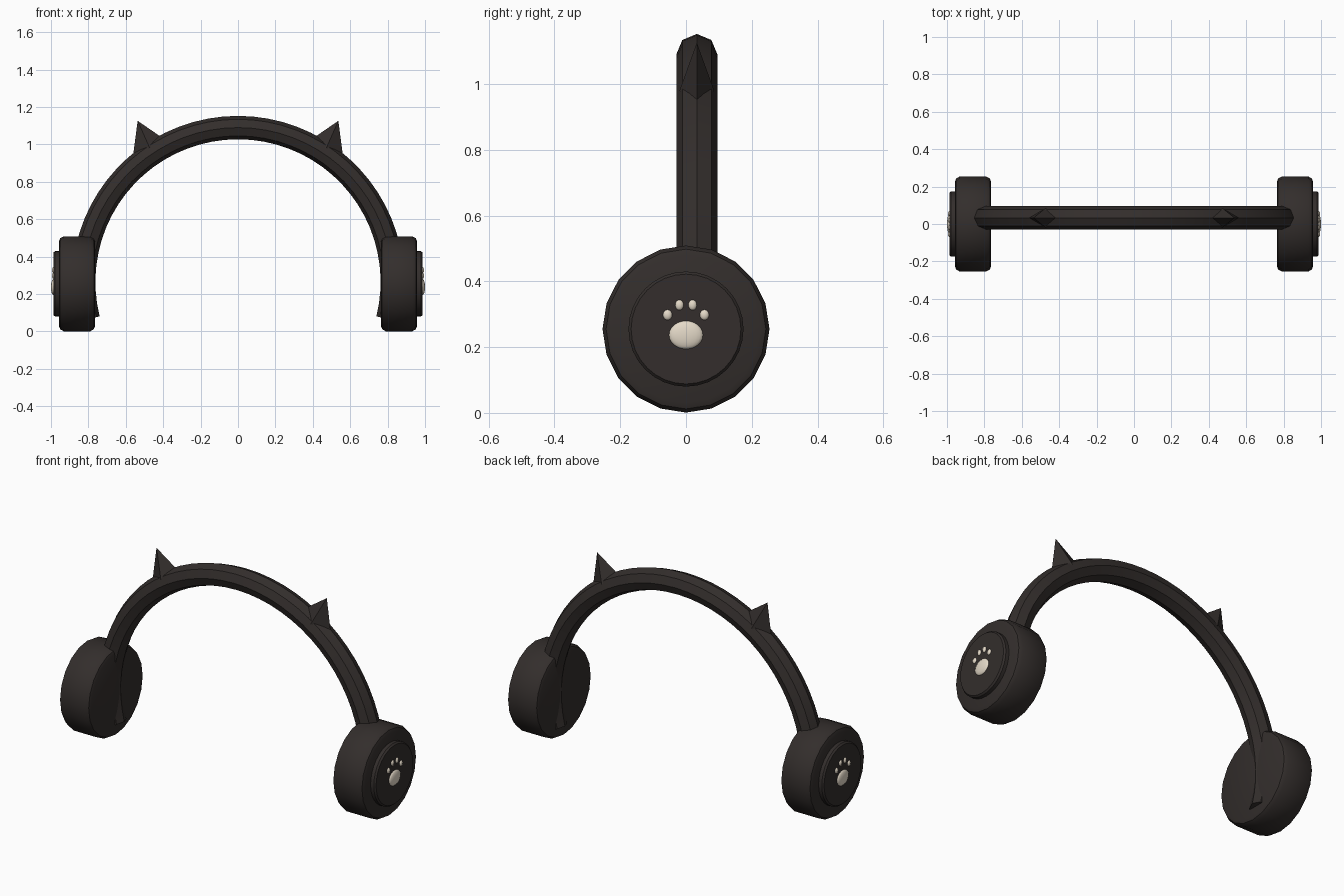
import bpy, bmesh
from math import sin, cos, pi, radians
from mathutils import Matrix

if "Cube" in bpy.data.objects:
    bpy.data.objects.remove(bpy.data.objects["Cube"])


def material(name, color):
    m = bpy.data.materials.new(name)
    m.diffuse_color = color
    m.use_nodes = True
    m.node_tree.nodes["Principled BSDF"].inputs["Base Color"].default_value = m.diffuse_color
    return m


DARK = material("dark_plastic", (0.033, 0.027, 0.025, 1))
CREAM = material("cream", (0.78, 0.70, 0.58, 1))


def finish(name, bm, mat, smooth=None):
    bmesh.ops.recalc_face_normals(bm, faces=bm.faces)
    me = bpy.data.meshes.new(name)
    bm.to_mesh(me)
    bm.free()
    me.materials.append(mat)
    ob = bpy.data.objects.new(name, me)
    bpy.context.collection.objects.link(ob)
    if smooth:
        bpy.ops.object.select_all(action='DESELECT')
        ob.select_set(True)
        bpy.context.view_layer.objects.active = ob
        bpy.ops.object.shade_smooth_by_angle(angle=radians(smooth))
    return ob


def skin(bm, rings):
    """Join successive closed rings of points and cap both ends."""
    vs = [[bm.verts.new(p) for p in r] for r in rings]
    n = len(vs[0])
    for a, b in zip(vs, vs[1:]):
        for i in range(n):
            j = (i + 1) % n
            bm.faces.new((a[i], a[j], b[j], b[i]))
    bm.faces.new(vs[0])
    bm.faces.new(vs[-1])


def lathe_x(name, profile, side, sides, cz, smooth):
    """Turn an (x, radius) profile about the x axis."""
    bm = bmesh.new()
    skin(bm, [[(side * x, r * cos(2 * pi * i / sides), cz + r * sin(2 * pi * i / sides))
               for i in range(sides)] for x, r in profile])
    return finish(name, bm, DARK, smooth)


# Headband: octagonal section swept along an arc
ARC_Z, ARC_R, SEC_R, BAND_Y, SEGS = 0.265, 0.825, 0.0625, 0.033, 40
rings = []
for k in range(SEGS + 1):
    a = radians(-14 + 208 * k / SEGS)
    ring = []
    for i in range(8):
        t = i * pi / 4
        r = ARC_R + SEC_R * cos(t)
        ring.append((r * cos(a), BAND_Y + SEC_R * sin(t), ARC_Z + r * sin(a)))
    rings.append(ring)
bm = bmesh.new()
skin(bm, rings)
finish("headband", bm, DARK, 30)

CUP_Z = 0.255
CUP = [(0.765, 0.228), (0.771, 0.243), (0.79, 0.254), (0.932, 0.254), (0.951, 0.243), (0.958, 0.225)]
DISC = [(0.945, 0.175), (0.978, 0.175), (0.987, 0.167)]
# Paw parts: y, z, half width, half height, half depth
PAW = [("paw_pad", 0, 0.237, 0.052, 0.043, 0.014)]
for s in (-1, 1):
    PAW += [("outer_toe", s * 0.056, 0.298, 0.014, 0.016, 0.009),
            ("inner_toe", s * 0.020, 0.328, 0.013, 0.016, 0.009)]

for side, label in ((-1, "left"), (1, "right")):
    # Ear cup and raised outer disc
    lathe_x(label + "_ear_cup", CUP, side, 20, CUP_Z, 35)
    lathe_x(label + "_cup_disc", DISC, side, 32, CUP_Z, 30)

    # Paw print
    for name, y, z, ry, rz, rx in PAW:
        bm = bmesh.new()
        bmesh.ops.create_uvsphere(
            bm, u_segments=20, v_segments=12, radius=1,
            matrix=Matrix.Translation((side * 0.986, y, z)) @ Matrix.Diagonal((rx, ry, rz, 1)))
        finish(label + "_" + name, bm, CREAM, 60)

    # Cat ear: four-sided spike leaning outward
    bm = bmesh.new()
    bmesh.ops.create_cone(
        bm, cap_ends=True, segments=4, radius1=1, radius2=0, depth=1,
        matrix=Matrix.Translation((side * 0.504, BAND_Y, 1.053))
        @ Matrix.Rotation(side * radians(24), 4, 'Y')
        @ Matrix.Diagonal((0.098, 0.053, 0.16, 1)))
    bmesh.ops.remove_doubles(bm, verts=bm.verts, dist=0.0001)
    finish(label + "_cat_ear", bm, DARK)
